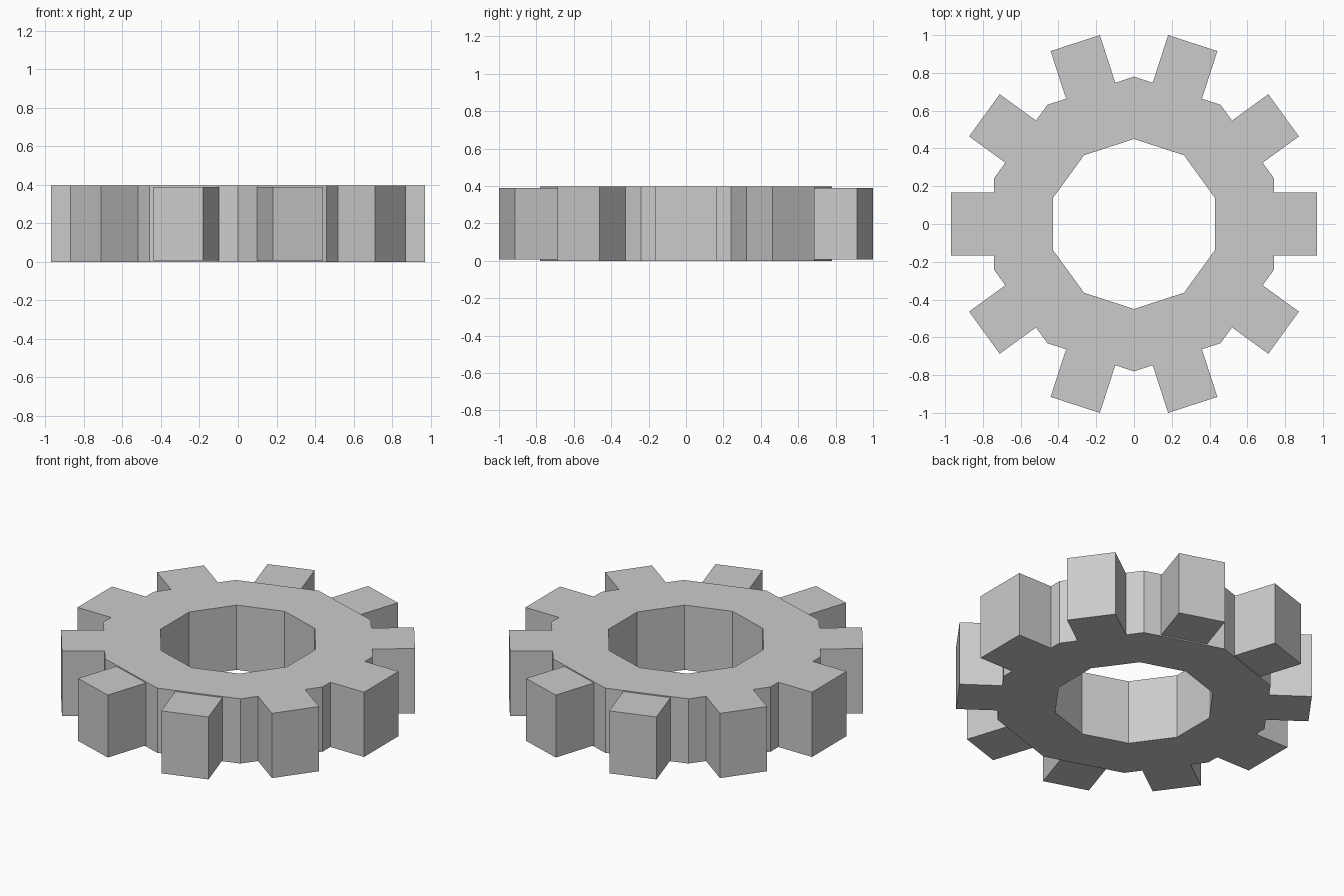
import bpy, bmesh
from math import sin, cos, radians
from mathutils import Matrix, Vector

if "Cube" in bpy.data.objects:
    bpy.data.objects.remove(bpy.data.objects["Cube"])

HEIGHT = 0.396


def finish(name, bm):
    bmesh.ops.recalc_face_normals(bm, faces=bm.faces)
    mesh = bpy.data.meshes.new(name)
    bm.to_mesh(mesh)
    bm.free()
    obj = bpy.data.objects.new(name, mesh)
    bpy.context.collection.objects.link(obj)
    return obj


# Ten-sided ring with an open bore
bm = bmesh.new()
profile = [(0.45, 0), (0.78, 0), (0.78, HEIGHT), (0.45, HEIGHT)]
loops = []
for i in range(10):
    a = radians(90 + 36 * i)
    loops.append([bm.verts.new((r * cos(a), r * sin(a), z)) for r, z in profile])
for i in range(10):
    p, q = loops[i], loops[(i + 1) % 10]
    for j in range(4):
        k = (j + 1) % 4
        bm.faces.new((p[j], q[j], q[k], p[k]))
finish("gear_ring", bm)


# One block tooth, rooted slightly inside the ring
def tooth(name, angle, tip, half_width, inset):
    root = 0.71
    bm = bmesh.new()
    size = Vector((tip - root, 2 * half_width, HEIGHT - 2 * inset))
    mat = (Matrix.Rotation(radians(angle), 4, 'Z')
           @ Matrix.Translation(((tip + root) / 2, 0, HEIGHT / 2))
           @ Matrix.Diagonal(size.to_4d()))
    bmesh.ops.create_cube(bm, size=1, matrix=mat)
    finish(name, bm)


# Teeth: side pair is wider, front and back ones are longer and slightly thinner
for angle in (0, 180):
    tooth("side_tooth", angle, 0.97, 0.167, 0)
for angle in (36, 144, 216, 324):
    tooth("diagonal_tooth", angle, 0.979, 0.138, 0)
for angle in (72, 108, 252, 288):
    tooth("end_tooth", angle, 1.007, 0.137, 0.007)
